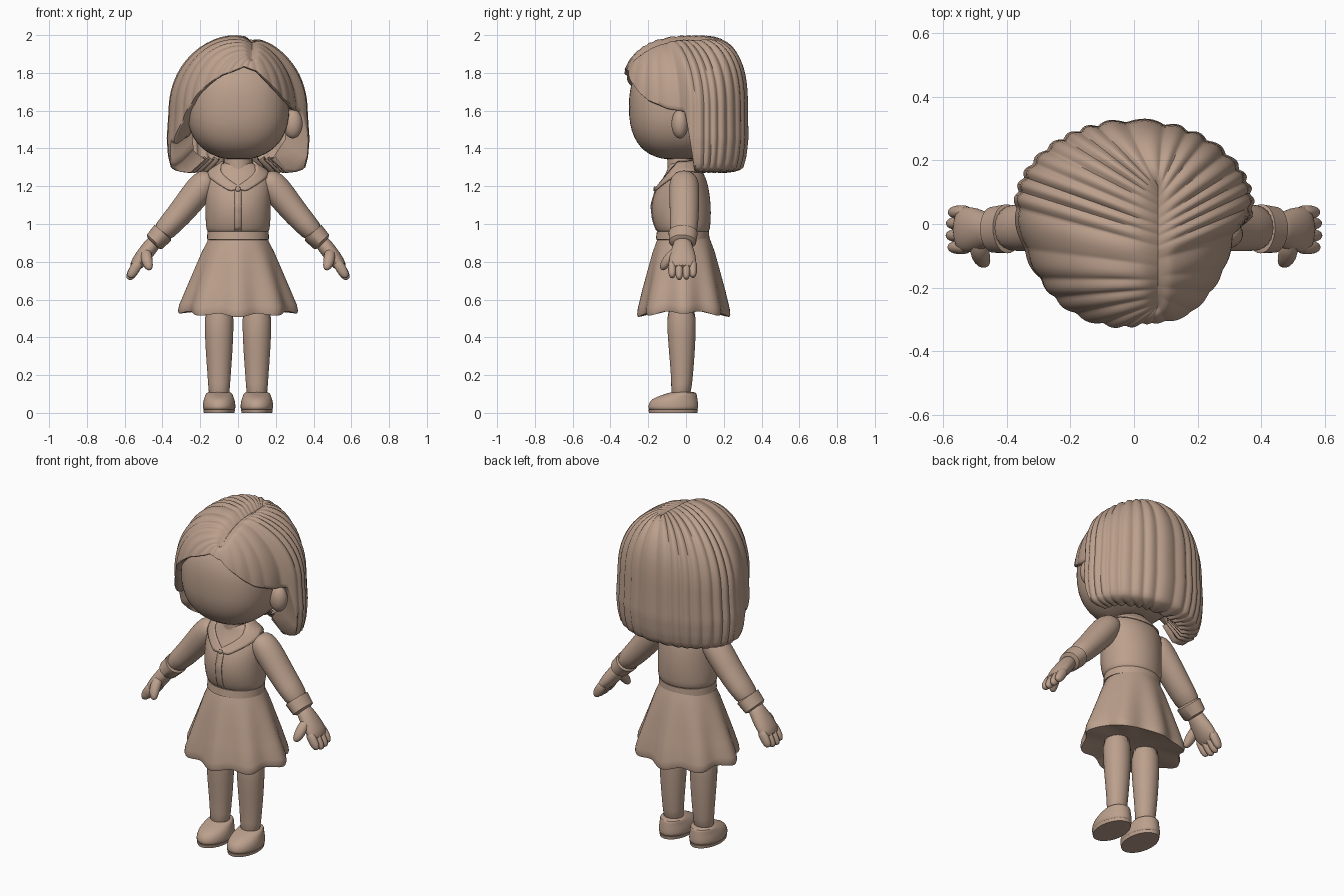
import bpy, bmesh, math
from mathutils import Vector

clay = bpy.data.materials.new("warm_clay")
clay.diffuse_color = (0.50, 0.35, 0.265, 1)


def finish(name, bm, subsurf=0, mirror=False, angle=50):
    bmesh.ops.recalc_face_normals(bm, faces=bm.faces)
    mesh = bpy.data.meshes.new(name)
    bm.to_mesh(mesh)
    bm.free()
    mesh.materials.append(clay)
    ob = bpy.data.objects.new(name, mesh)
    bpy.context.collection.objects.link(ob)
    bpy.ops.object.select_all(action='DESELECT')
    ob.select_set(True)
    bpy.context.view_layer.objects.active = ob
    bpy.ops.object.shade_smooth_by_angle(angle=math.radians(angle))
    if mirror:
        ob.modifiers.new("mirror", 'MIRROR')
    if subsurf:
        s = ob.modifiers.new("smooth", 'SUBSURF')
        s.levels = s.render_levels = subsurf
    return ob


def loft(name, rings, caps=True, **kw):
    """Skin a list of closed rings of points."""
    bm = bmesh.new()
    vs = [[bm.verts.new(p) for p in r] for r in rings]
    n = len(vs[0])
    for a, b in zip(vs, vs[1:]):
        for j in range(n):
            bm.faces.new((a[j], a[(j + 1) % n], b[(j + 1) % n], b[j]))
    if caps:
        bm.faces.new(vs[0])
        bm.faces.new(vs[-1])
    return finish(name, bm, **kw)


def tube(name, secs, n=20, **kw):
    """Elliptical sections (x, y, z, half width, half depth) along a path."""
    pts = [Vector(s[:3]) for s in secs]
    rings = []
    for i, s in enumerate(secs):
        t = pts[min(i + 1, len(pts) - 1)] - pts[max(i - 1, 0)]
        if abs(t.x) < 1e-4:
            t = Vector((0, 0, 1 if t.z > 0 else -1))
        t.normalize()
        a = Vector((0, 1, 0)).cross(t).normalized()
        b = t.cross(a)
        rings.append([pts[i] + a * s[3] * math.cos(k) + b * s[4] * math.sin(k)
                      for k in (2 * math.pi * j / n for j in range(n))])
    return loft(name, rings, **kw)


def blob(name, c, r, power=(1, 1, 1), seg=32, **kw):
    bm = bmesh.new()
    bmesh.ops.create_uvsphere(bm, u_segments=seg, v_segments=seg // 2, radius=1)
    for v in bm.verts:
        v.co = Vector([c[i] + r[i] * math.copysign(abs(v.co[i]) ** power[i], v.co[i]) for i in range(3)])
    return finish(name, bm, **kw)


def interp(table, x):
    for (a, p), (b, q) in zip(table, table[1:]):
        if x <= b:
            return p + (q - p) * max(0, (x - a) / (b - a))
    return table[-1][1]


# Head, ears and neck
blob("head", (0, -0.03, 1.62), (0.272, 0.272, 0.28), (0.9, 0.72, 0.84), 48)
blob("ear", (0.29, -0.032, 1.53), (0.052, 0.045, 0.077), mirror=True)
tube("neck", [(0, -0.03, 1.2, 0.08, 0.075), (0, -0.03, 1.3, 0.072, 0.068), (0, -0.03, 1.42, 0.075, 0.072)])

# Bob hair: strands fan out from an off-centre parting to a hairline
HAIRLINE = [(-180, 1.30), (-84, 1.30), (-79, 1.33), (-75, 1.44), (-69, 1.43), (-60, 1.51), (-50, 1.6),
            (-35, 1.71), (-20, 1.785), (0, 1.835), (18, 1.81), (35, 1.73), (50, 1.66), (68, 1.615),
            (82, 1.6), (86, 1.44), (89, 1.30), (180, 1.30)]
WIDTH = [(1.2, 0.32), (1.3, 0.352), (1.36, 0.367), (1.45, 0.374), (1.6, 0.364)]
BACK = [(1.2, 0.21), (1.3, 0.25), (1.36, 0.266), (1.45, 0.276), (1.6, 0.274)]


def hair_point(th, s):
    sn, cs = math.sin(th), math.cos(th)
    deg = math.degrees(th)
    tuck = interp([(-90, 1), (-60, 0.97), (-30, 0.97), (0, 1), (20, 0.98), (45, 0.89), (78, 0.88), (87, 1)], deg)
    zl = 1.6 - 0.4 * max(0, s - 1)
    ry = 0.40 if cs > 0 else interp(BACK, zl)
    rx = interp(WIDTH, zl)
    rim = Vector((rx * sn * tuck, 0.05 - ry * cs, 0))
    part = Vector((0.075, -0.07 - 0.19 * cs, 0))
    p = part.lerp(rim, math.sin(min(s, 1) * math.pi / 2))
    if s >= 1:
        p.z = zl
    else:
        u = (p.x / (rx * tuck)) ** 2
        w = ((p.y - 0.05) / (0.40 if p.y < 0.05 else 0.274)) ** 2
        e = 2 + 0.8 * w / (u + w + 1e-6)
        q = min(1, math.sqrt(u + w))
        p.z = 1.6 + 0.395 * (1 - q ** e) ** (1 / e)
    d = (p - Vector((part.x, part.y, p.z))).length
    p.z -= 0.025 * math.exp(-(d / 0.025) ** 2)
    # uneven locks, softer around the fringe
    ridge = abs(math.sin(th * 15 + 1.2 * math.sin(3 * th + 0.5) + 0.5 * math.sin(7 * th)))
    soft = interp([(-100, 1), (-75, 0.7), (0, 0.8), (30, 0.45), (75, 0.45), (90, 1)], deg)
    out = Vector((p.x, p.y - 0.05, max(0, p.z - 1.6))).normalized()
    p += out * (0.012 * soft * (ridge - 0.5) * min(1, d / 0.12))
    return p, ridge


cols, rows = 300, 28
columns = []
for j in range(cols):
    th = -math.pi + 2 * math.pi * j / cols
    deg = math.degrees(th)
    edge = interp(HAIRLINE, deg)
    lo, hi = 0.0, 2.0
    for _ in range(24):
        mid = (lo + hi) / 2
        lo, hi = (mid, hi) if hair_point(th, mid)[0].z > edge else (lo, mid)
    col = [hair_point(th, lo * i / (rows - 1))[0] for i in range(rows)]
    tip, ridge = col[-1], hair_point(th, lo)[1]
    inward = Vector((-tip.x, 0.05 - tip.y, 0)).normalized()
    if -84 < deg < 88:   # fringe edge tucks back to the head
        curl = ((0.008, -0.006), (0.025, -0.004), (0.06, 0.02), (0.12, 0.08))
    else:                # bob tips turn under towards the neck
        curl = ((0.018, -0.014), (0.05, -0.02 - 0.004 * ridge), (0.10, -0.008 - 0.022 * ridge),
                (0.15 + 0.03 * ridge, 0.06 - 0.02 * ridge))
    col += [tip + inward * a + Vector((0, 0, b)) for a, b in curl]
    columns.append(col)
loft("bob_hair", [[c[i] for c in columns] for i in range(rows + 4)], caps=False, angle=60)

# Blouse
TORSO = [(0.94, 0.158, 0.132, -0.014), (0.97, 0.168, 0.143, -0.016), (1.02, 0.173, 0.155, -0.023),
         (1.1, 0.174, 0.16, -0.027), (1.18, 0.176, 0.143, -0.02), (1.24, 0.178, 0.116, -0.008),
         (1.28, 0.155, 0.094, -0.008), (1.31, 0.11, 0.08, -0.012), (1.33, 0.08, 0.07, -0.02)]
tube("torso", [(0, y, z, a, b) for z, a, b, y in TORSO], n=32, subsurf=1)


def torso_at(z, th, grow):
    a, b, y = (interp([(t[0], t[k]) for t in TORSO], z) for k in (1, 2, 3))
    return Vector(((a + grow) * math.sin(th), y - (b + grow) * math.cos(th), z))


# Collar with a pointed front opening, button placket and button
rings = []
for f in (0, 0.25, 0.5, 0.75, 1):
    ring = []
    for j in range(64):
        th = 2 * math.pi * j / 64
        d = abs((math.degrees(th) + 180) % 360 - 180)
        top = interp([(0, 1.2), (45, 1.3), (70, 1.33), (180, 1.335)], d)
        low = interp([(0, 1.185), (14, 1.175), (50, 1.235), (90, 1.28), (180, 1.27)], d)
        ring.append(torso_at(top + (low - top) * f, th, 0.001 + 0.002 * f))
    rings.append(ring)
collar = loft("collar", rings, caps=False)
m = collar.modifiers.new("cloth", 'SOLIDIFY')
m.thickness, m.offset = 0.007, 0

bm = bmesh.new()
strip = [[bm.verts.new(torso_at(0.965 + 0.0215 * i, t, 0.002)) for t in (-0.11, 0, 0.11)] for i in range(11)]
for a, b in zip(strip, strip[1:]):
    for k in (0, 1):
        bm.faces.new((a[k], a[k + 1], b[k + 1], b[k]))
placket = finish("button_placket", bm)
placket.modifiers.new("cloth", 'SOLIDIFY').thickness = 0.006
blob("button", torso_at(1.185, 0, 0.006), (0.014, 0.007, 0.014), seg=12)

# Skirt with waistband, flared folds and closed underside
tube("waistband", [(0, -0.018, 0.915, 0.15, 0.13), (0, -0.018, 0.918, 0.164, 0.142),
                   (0, -0.016, 0.96, 0.162, 0.138), (0, -0.016, 0.964, 0.15, 0.13)], n=40)
rings = []
for z, a, b, fold in ((0.94, 0.15, 0.13, 0), (0.91, 0.162, 0.143, 0), (0.85, 0.19, 0.163, 0.2),
                      (0.75, 0.229, 0.187, 0.5), (0.65, 0.266, 0.21, 0.8), (0.56, 0.295, 0.23, 1),
                      (0.53, 0.3, 0.233, 1), (0.515, 0.295, 0.229, 1), (0.52, 0.27, 0.205, 0.9),
                      (0.545, 0.12, 0.1, 0)):
    ring = []
    for j in range(96):
        th = 2 * math.pi * j / 96
        wave = math.cos(8 * th + 0.4 * math.sin(2 * th))
        k = 1 + 0.058 * fold * wave
        lift = fold * (0.018 * math.sin(th) ** 2 - 0.008 * wave) if z < 0.6 else 0
        ring.append((a * k * math.sin(th), -0.012 - b * k * math.cos(th), z + lift))
    rings.append(ring)
loft("skirt", rings)

# Legs and shoes
tube("leg", [(0.1, -0.03, 0.07, 0.056, 0.052), (0.1, -0.022, 0.15, 0.058, 0.055), (0.1, -0.021, 0.27, 0.068, 0.065),
             (0.1, -0.023, 0.4, 0.076, 0.075), (0.1, -0.025, 0.6, 0.083, 0.083)], subsurf=1, mirror=True)
tube("shoe", [(0.1, -0.068, 0.012, 0.082, 0.126), (0.1, -0.068, 0.022, 0.087, 0.134), (0.1, -0.067, 0.05, 0.087, 0.132),
              (0.1, -0.059, 0.076, 0.08, 0.12), (0.1, -0.036, 0.094, 0.073, 0.094), (0.1, -0.018, 0.106, 0.067, 0.073),
              (0.1, -0.016, 0.112, 0.054, 0.056)], n=28, subsurf=1, mirror=True)
tube("sole", [(0.1, -0.068, 0, 0.081, 0.128), (0.1, -0.068, 0.018, 0.084, 0.131)], n=40, mirror=True)

# Sleeves and cuffs
tube("sleeve", [(0.135, -0.01, 1.255, 0.04, 0.05), (0.16, -0.01, 1.235, 0.068, 0.075), (0.2, -0.01, 1.19, 0.08, 0.082),
                (0.27, -0.008, 1.1, 0.073, 0.079), (0.35, -0.01, 1.005, 0.065, 0.076),
                (0.425, -0.015, 0.93, 0.056, 0.072)], subsurf=1, mirror=True)
tube("cuff", [(0.395, -0.015, 0.957, 0.05, 0.065), (0.398, -0.015, 0.953, 0.061, 0.077),
              (0.443, -0.018, 0.905, 0.055, 0.072), (0.45, -0.018, 0.898, 0.04, 0.055)], n=32, mirror=True)

# Hands with four fingers and a thumb
tube("palm", [(0.43, -0.018, 0.92, 0.04, 0.046), (0.465, -0.018, 0.878, 0.042, 0.054), (0.495, -0.018, 0.838, 0.043, 0.07),
              (0.53, -0.018, 0.795, 0.038, 0.074), (0.556, -0.018, 0.76, 0.027, 0.068)], subsurf=1, mirror=True)
for y, reach in ((-0.073, 0.92), (-0.036, 1.02), (0.002, 1.0), (0.037, 0.9)):
    secs = [(0.52 + 0.06 * reach * f, y, 0.805 - 0.096 * reach * f, r, r * 0.8)
            for f, r in ((0, 0.027), (0.4, 0.029), (0.75, 0.027), (0.95, 0.018), (1, 0.008))]
    tube("finger", secs, n=12, subsurf=1, mirror=True)
tube("thumb", [(0.487, -0.05, 0.86, 0.028, 0.026), (0.485, -0.087, 0.822, 0.032, 0.03), (0.477, -0.113, 0.787, 0.028, 0.025),
               (0.469, -0.123, 0.767, 0.02, 0.018), (0.465, -0.127, 0.757, 0.008, 0.008)],
     n=14, subsurf=1, mirror=True)
